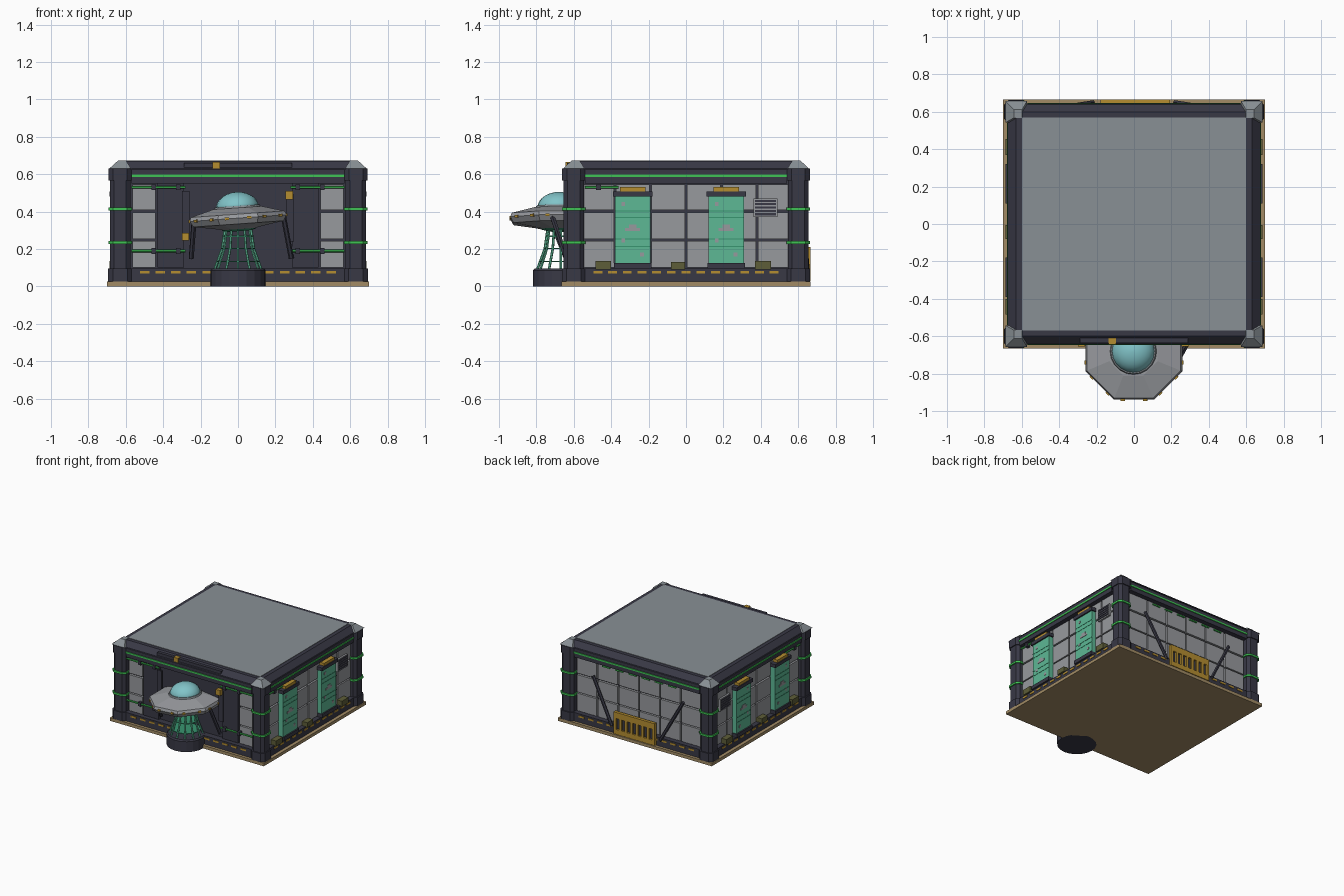
import bpy, bmesh, math
from mathutils import Vector, Matrix

if "Cube" in bpy.data.objects:
    bpy.data.objects.remove(bpy.data.objects["Cube"], do_unlink=True)


def material(name, r, g, b):
    m = bpy.data.materials.new(name)
    m.use_nodes = True
    m.diffuse_color = (r, g, b, 1)
    m.node_tree.nodes["Principled BSDF"].inputs["Base Color"].default_value = (r, g, b, 1)
    return m


DARK = material("dark_steel", .04, .04, .06)
PANEL = material("panel_grey", .31, .32, .34)
ROOF = material("roof_grey", .25, .28, .30)
GREEN = material("neon_green", .05, .55, .09)
TEAL = material("pod_teal", .11, .48, .30)
GOLD = material("warning_yellow", .46, .27, .03)
SAND = material("base_tan", .36, .26, .13)
OLIVE = material("crate_olive", .11, .11, .04)
GLASS = material("dome_cyan", .22, .55, .58)
ROD = material("beam_green", .04, .30, .16)


def finish(bm, name, mat):
    bmesh.ops.recalc_face_normals(bm, faces=bm.faces)
    me = bpy.data.meshes.new(name)
    bm.to_mesh(me)
    bm.free()
    me.materials.append(mat)
    ob = bpy.data.objects.new(name, me)
    bpy.context.collection.objects.link(ob)
    return ob


def add_box(bm, lo, hi):
    lo, hi = Vector(lo), Vector(hi)
    m = Matrix.Translation((lo + hi) / 2) @ Matrix.Diagonal([abs(s) for s in hi - lo] + [1])
    return bmesh.ops.create_cube(bm, size=1, matrix=m)["verts"]


def box(name, lo, hi, mat, top=None):
    """Box; top = (centre x, centre y, half x, half y) reshapes the upper face."""
    bm = bmesh.new()
    for v in add_box(bm, lo, hi):
        if top and v.co.z > (lo[2] + hi[2]) / 2:
            sx = 1 if v.co.x > (lo[0] + hi[0]) / 2 else -1
            sy = 1 if v.co.y > (lo[1] + hi[1]) / 2 else -1
            v.co.x, v.co.y = top[0] + sx * top[2], top[1] + sy * top[3]
    return finish(bm, name, mat)


WX, WY = .62, .59


def on_wall(face, u, d, z):
    """Wall coordinates: u along the wall, d outward from the core."""
    return {"front": (u, -WY - d, z), "back": (u, WY + d, z),
            "left": (WX + d, u, z), "right": (-WX - d, u, z)}[face]


def plates(name, face, rects, d0, d1, mat):
    """Rectangles (u0, u1, z0, z1) as thin blocks on one wall, in one object."""
    bm = bmesh.new()
    for u0, u1, z0, z1 in rects:
        a, b = on_wall(face, u0, d0, z0), on_wall(face, u1, d1, z1)
        add_box(bm, [min(p) for p in zip(a, b)], [max(p) for p in zip(a, b)])
    return finish(bm, face + "_" + name, mat)


def rods(name, pairs, radius, mat, sides=6):
    bm = bmesh.new()
    for a, b in pairs:
        a, b = Vector(a), Vector(b)
        rot = (b - a).to_track_quat("Z", "Y").to_matrix().to_4x4()
        bmesh.ops.create_cone(bm, cap_ends=True, segments=sides, radius1=radius, radius2=radius,
                              depth=(b - a).length, matrix=Matrix.Translation((a + b) / 2) @ rot)
    return finish(bm, name, mat)


def lathe(name, profile, sides, mat, centre, turn=0, smooth=False):
    bm = bmesh.new()
    rings = []
    for r, z in profile:
        rings.append([bm.verts.new((r * math.cos(turn + 2 * math.pi * i / sides),
                                    r * math.sin(turn + 2 * math.pi * i / sides), z))
                      for i in range(sides)])
    for a, b in zip(rings, rings[1:]):
        for i in range(sides):
            j = (i + 1) % sides
            bm.faces.new((a[i], a[j], b[j], b[i]))
    bm.faces.new(rings[0])
    bm.faces.new(rings[-1])
    for f in bm.faces:
        f.smooth = smooth
    ob = finish(bm, name, mat)
    ob.location = centre
    return ob


# Base, core and roof
box("base_slab", (-.7, -.665, 0), (.7, .665, .025), SAND)
box("wall_core", (-WX, -WY, .025), (WX, WY, .63), DARK)
box("roof_parapet", (-.675, -.645, .625), (.675, .645, .67), DARK, (0, 0, .63, .6))
box("roof_deck", (-.6, -.57, .665), (.6, .57, .673), ROOF)

# Corner pillars with collars, neon bands and caps
for sx in (-1, 1):
    for sy in (-1, 1):
        cx, cy = sx * .63, sy * .6
        tag = ("left" if sx > 0 else "right") + ("_back" if sy > 0 else "_front")
        parts = (("pillar", .025, .63, .054, DARK), ("foot_collar", .025, .095, .064, DARK),
                 ("top_collar", .565, .63, .062, DARK), ("low_band", .226, .242, .063, GREEN),
                 ("high_band", .407, .423, .063, GREEN))
        for part, z0, z1, h, mat in parts:
            ob = lathe(part + "_" + tag, [(h * 1.13, z0), (h * 1.13, z1)], 8, mat,
                       (cx, cy, 0), math.pi / 8)
            for v in ob.data.vertices:  # square the octagon into a chamfered post
                for k in (0, 1):
                    small = abs(v.co[k]) < h * .6
                    v.co[k] = math.copysign(h * (.6 if small else 1), v.co[k])
        box("pillar_cap_" + tag, (cx - .058, cy - .058, .63), (cx + .058, cy + .058, .672), ROOF,
            (cx - sx * .01, cy - sy * .01, .022, .022))

# Skirt, header beam, neon line and warning dashes on every wall
for face in ("front", "back", "left", "right"):
    w = .57 if face in ("front", "back") else .54
    plates("skirt", face, [(-w, w, .025, .095)], 0, .052, DARK)
    plates("header", face, [(-w, w, .55, .63)], 0, .052, DARK)
    plates("neon_line", face, [(-w, w, .584, .597)], 0, .058, GREEN)
    n = 13
    step = (2 * w - .06) / n
    dash = [(-w + .03 + step * (i + .2), -w + .03 + step * (i + .8), .068, .082) for i in range(n)]
    plates("warning_dashes", face, dash, .05, .056, GOLD)


def panel_grid(face, columns):
    rows = ((.1, .243), (.253, .395), (.408, .545))
    plates("panels", face, [(a + .006, b - .006, z0, z1) for a, b in columns for z0, z1 in rows],
           0, .02, PANEL)


edges = [-.57, -.38, -.19, 0, .19, .38, .57]
panel_grid("back", list(zip(edges, edges[1:])))
panel_grid("front", [(-.57, -.435), (.435, .57)])
for face in ("left", "right"):
    panel_grid(face, list(zip(edges, edges[1:])))

# Front bay
plates("bay_panel", "front", [(-.43, -.29, .1, .55), (.29, .43, .1, .55)], 0, .025, DARK)
pipes = []
for s in (-1, 1):
    for z in (.53, .19):
        pipes.append((on_wall("front", s * .57, .035, z), on_wall("front", s * .28, .035, z)))
rods("front_neon_pipes", pipes, .008, GREEN)
plates("pipe_clamps", "front", [(s * u - .012, s * u + .012, z - .016, z + .016)
                                for s in (-1, 1) for u in (.32, .45) for z in (.53, .19)],
       .02, .048, DARK)
plates("brackets", "front", [(-.3, -.26, .25, .51), (.26, .3, .24, .49)], .02, .035, DARK)
plates("yellow_lamps", "front", [(-.3, -.262, .245, .285), (.255, .295, .465, .51)], .03, .065, GOLD)
plates("roof_bar", "front", [(-.29, .29, .635, .66)], .01, .045, DARK)
plates("roof_lamp", "front", [(-.135, -.095, .63, .666)], .02, .055, GOLD)

# Side walls: pods, crates, vent, pipe
for face in ("left", "right"):
    for i, c in enumerate((-.285, .215)):
        tag = "_" + str(i + 1)
        plates("pod_body" + tag, face, [(c - .095, c + .095, .115, .49)], .01, .055, TEAL)
        plates("pod_caps" + tag, face, [(c - .105, c + .105, .48, .508),
                                        (c - .1, c + .1, .095, .125)], .01, .066, DARK)
        plates("pod_lamp" + tag, face, [(c - .068, c + .068, .508, .53)], .01, .06, GOLD)
        plates("pod_seams" + tag, face, [(c - .095, c + .095, z, z + .005)
                                         for z in (.21, .25, .365, .4)], .05, .057, ROD)
        plates("pod_badge" + tag, face, [(c - .04, c + .04, .295, .312), (c - .02, c + .02, .312, .33),
                                         (c - .06, c - .04, .235, .255), (c + .04, c + .06, .16, .18),
                                         (c - .06, c - .04, .43, .45)], .05, .058, PANEL)
    plates("crates", face, [(-.485, -.4, .09, .135), (-.08, -.005, .09, .13), (.37, .455, .09, .135)],
           .01, .066, OLIVE)
    plates("vent_frame", face, [(.36, .49, .37, .47)], .01, .035, PANEL)
    plates("vent_slats", face, [(.368, .482, .38 + .018 * i, .391 + .018 * i) for i in range(5)],
           .03, .04, DARK)
    rods(face + "_neon_pipe", [(on_wall(face, -.54, .035, .53), on_wall(face, -.36, .035, .53))],
         .008, GREEN)
    plates("pipe_clamp", face, [(-.48, -.455, .514, .546)], .01, .048, DARK)

# Back wall: barrier, braces, neon dashes
plates("barrier_backing", "back", [(-.17, .17, .03, .2)], .04, .06, DARK)
bars = [(-.18 + .05 * i, -.158 + .05 * i, .04, .2) for i in range(8)]
plates("barrier", "back", bars + [(-.18, .192, .16, .21), (-.18, .192, .03, .07)], .05, .075, GOLD)
rods("back_braces", [(on_wall("back", s * .22, .06, .08), on_wall("back", s * .41, .03, .43))
                     for s in (-1, 1)], .013, DARK)
plates("neon_dashes", "back", [(-.34 + .12 * i, -.27 + .12 * i, .525, .535) for i in range(6)],
       .01, .03, GREEN)

# Pedestal and light beam
PY = -.67
lathe("pedestal", [(.148, 0), (.148, .085), (.14, .096)], 20, DARK, (0, PY, 0))
beam = []
for i in range(12):
    a = 2 * math.pi * i / 12
    c, s = math.cos(a), math.sin(a)
    beam.append(((c * .125, PY + s * .125, .09), (c * .085, PY + s * .085, .2)))
    beam.append((beam[-1][1], (c * .068, PY + s * .068, .32)))
rods("beam_rods", beam, .007, TEAL)
for z, r in ((.13, .112), (.2, .087), (.265, .078)):
    lathe("beam_ring", [(r + .004, z), (r + .004, z + .006)], 12, ROD, (0, PY, 0))

# Flying saucer, slightly tilted
centre = (0, -.68, .37)
tilt = math.radians(-4)
hull = [(.07, -.068), (.14, -.055), (.262, -.036), (.281, -.005), (.272, .016), (.14, .05)]
saucer = [lathe("saucer_hull", hull, 8, PANEL, centre, math.pi / 8),
          lathe("saucer_underside", [(.06, -.075), (.1, -.064)], 16, ROD, centre),
          lathe("dome_collar", [(.128, .044), (.12, .06)], 20, ROOF, centre)]
arc = [(.115 * math.cos(t), .05 + .085 * math.sin(t)) for t in [math.pi / 2 * k / 7 for k in range(7)]]
saucer.append(lathe("glass_dome", arc + [(.004, .135)], 20, GLASS, centre, 0, True))
bm = bmesh.new()
for i in range(16):
    face_angle = (i // 2) * math.pi / 4
    m = Matrix.Rotation(face_angle, 4, "Z") @ Matrix.Translation((.25, .06 if i % 2 else -.06, -.005))
    bmesh.ops.create_cube(bm, size=1, matrix=m @ Matrix.Diagonal((.03, .022, .014, 1)))
lamps = finish(bm, "saucer_lamps", GOLD)
lamps.location = centre
for ob in saucer + [lamps]:
    ob.rotation_euler.y = tilt

# Saucer support struts
rods("saucer_struts", [((-.235, -.72, .35), (-.25, -.64, .15)), ((.24, -.72, .39), (.285, -.64, .15))],
     .014, DARK)
